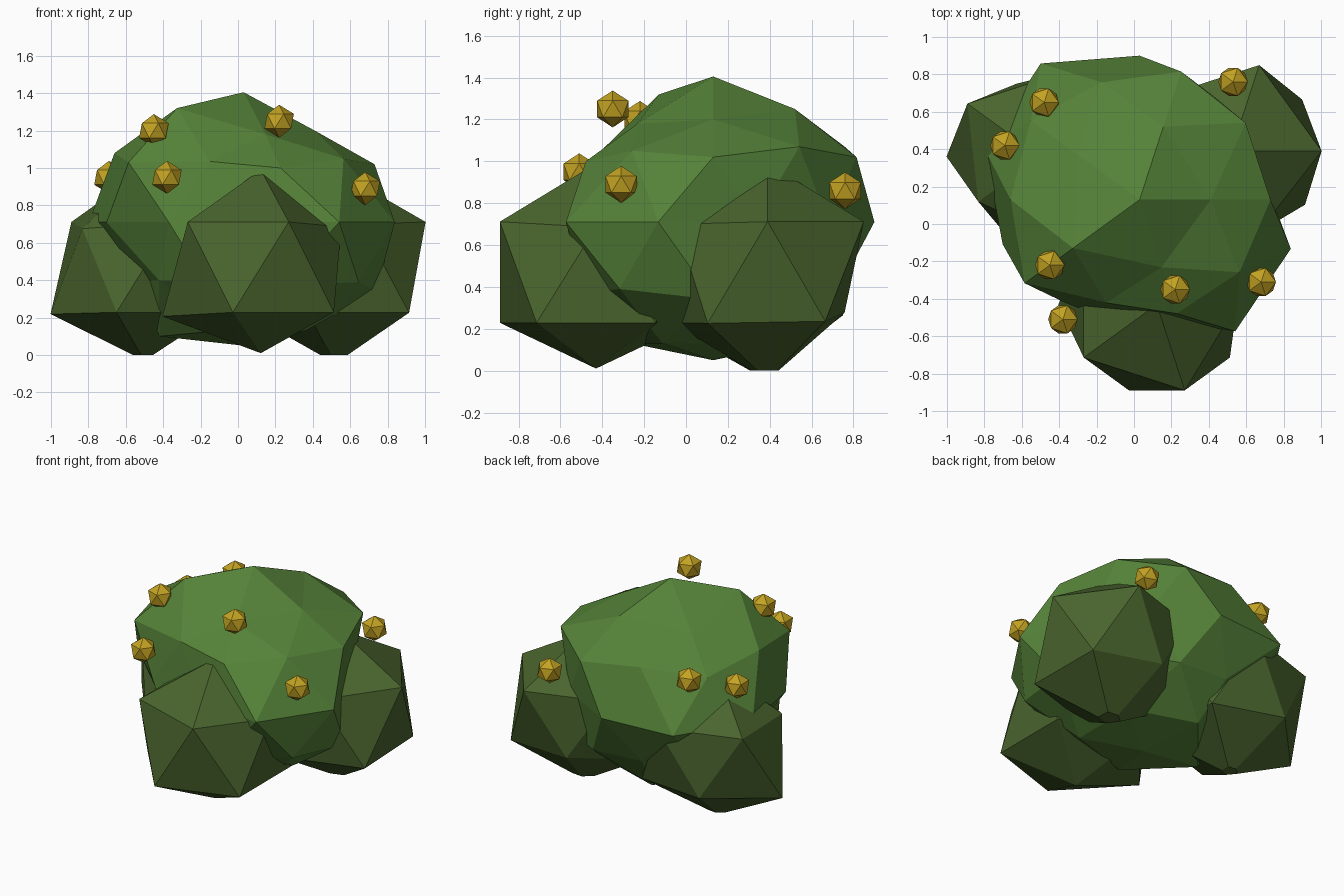
import bpy, bmesh, math
from mathutils import Vector

if "Cube" in bpy.data.objects:
    bpy.data.objects.remove(bpy.data.objects["Cube"])


def material(name, colour):
    m = bpy.data.materials.new(name)
    m.use_nodes = True
    m.diffuse_color = (*colour, 1)
    bsdf = next(n for n in m.node_tree.nodes if n.type == 'BSDF_PRINCIPLED')
    bsdf.inputs["Base Color"].default_value = (*colour, 1)
    bsdf.inputs["Roughness"].default_value = 0.9
    return m


leaf = material("leaf green", (0.09, 0.222, 0.04))
dark_leaf = material("dark leaf green", (0.068, 0.13, 0.027))
gold = material("berry gold", (0.54, 0.36, 0.016))


def icosphere(subdivisions, radius=1.0):
    bm = bmesh.new()
    bmesh.ops.create_icosphere(bm, subdivisions=subdivisions, radius=radius)
    return bm


def finish(bm, name, mat, location=(0, 0, 0)):
    bmesh.ops.recalc_face_normals(bm, faces=bm.faces)
    mesh = bpy.data.meshes.new(name)
    bm.to_mesh(mesh)
    bm.free()
    mesh.materials.append(mat)
    obj = bpy.data.objects.new(name, mesh)
    obj.location = location
    bpy.context.collection.objects.link(obj)
    return obj


def ring_index(co, count):
    """Position of a vertex around its ring, counted from +x."""
    step = math.tau / count
    return int((math.atan2(co.y, co.x) + 0.01) % math.tau / step)


# Central clump: each ring of a low-poly sphere gets uneven heights and radii
RINGS = {
    0.85: ([1.20, 1.25, 1.20, 1.32, 1.18], [.38, .41, .41, .44, .38]),
    0.53: ([1.07, 1.07, 1.08, 1.035, 1.05], [.70, .66, .69, .58, .66]),
    0.45: ([1.02, 1.02, 1.02, 1.03, 1.00], [.70, .72, .72, .76, .64]),
    0.0: ([0.71] * 10, [.65, .68, .77, .90, .87, .77, .68, .62, .87, .85]),
    -0.45: ([0.39] * 5, [.70, .62, .58, .66, .76]),
    -0.53: ([0.34, 0.37, 0.37, 0.40, 0.37], [.71, .62, .58, .56, .64]),
    -0.85: ([0.13, 0.13, 0.10, 0.13, 0.13], [.41, .41, .45, .41, .41]),
}
bm = icosphere(2)
for v in bm.verts:
    if abs(v.co.z) > 0.95:
        v.co.z = 1.405 if v.co.z > 0 else 0.05
        continue
    key = min(RINGS, key=lambda k: abs(k - v.co.z))
    heights, radii = RINGS[key]
    i = ring_index(v.co, len(radii))
    flat = Vector((v.co.x, v.co.y, 0)).normalized()
    v.co = flat * radii[i]
    v.co.z = heights[i]
finish(bm, "main_foliage", leaf, (0.03, 0.13, 0))


# Lower clumps: uneven twenty-sided balls cut flat at the ground
def clump(name, centre, upper, lower, bottom):
    bm = icosphere(1, 0.54)
    for v in bm.verts:
        if abs(v.co.z) > 0.5:
            v.co.z = 0.52 if v.co.z > 0 else bottom - centre[2]
        else:
            factors = upper if v.co.z > 0 else lower
            v.co *= factors[ring_index(v.co, 5)]
        v.co += Vector(centre)
    bmesh.ops.bisect_plane(bm, geom=bm.verts[:] + bm.edges[:] + bm.faces[:],
                           plane_co=(0, 0, 0), plane_no=(0, 0, -1), clear_outer=True)
    bmesh.ops.holes_fill(bm, edges=[e for e in bm.edges if e.is_boundary])
    finish(bm, name, dark_leaf)


clump("front_clump", (0.122, -0.43, 0.47), [.89, 1, 1, 1, 1], [1, 1, 1.09, 1, 1], 0.01)
clump("back_left_clump", (0.52, 0.39, 0.47), [1, 1, 1, 1, .95], [.97, .8, 1, 1, 1.01], -0.045)
clump("back_right_clump", (-0.5, 0.36, 0.47), [1, 1, 1, .85, 1], [1, .85, 1.04, 1, 1], -0.03)

# Berries scattered over the foliage
BERRIES = [(-.48, .65, 1.02), (-.69, .42, .95), (.53, .76, .86), (-.45, -.22, 1.2),
           (.22, -.35, 1.25), (.68, -.31, .89), (-.38, -.51, .95)]
for i, place in enumerate(BERRIES, 1):
    finish(icosphere(1, 0.088), f"berry_{i}", gold, place)
